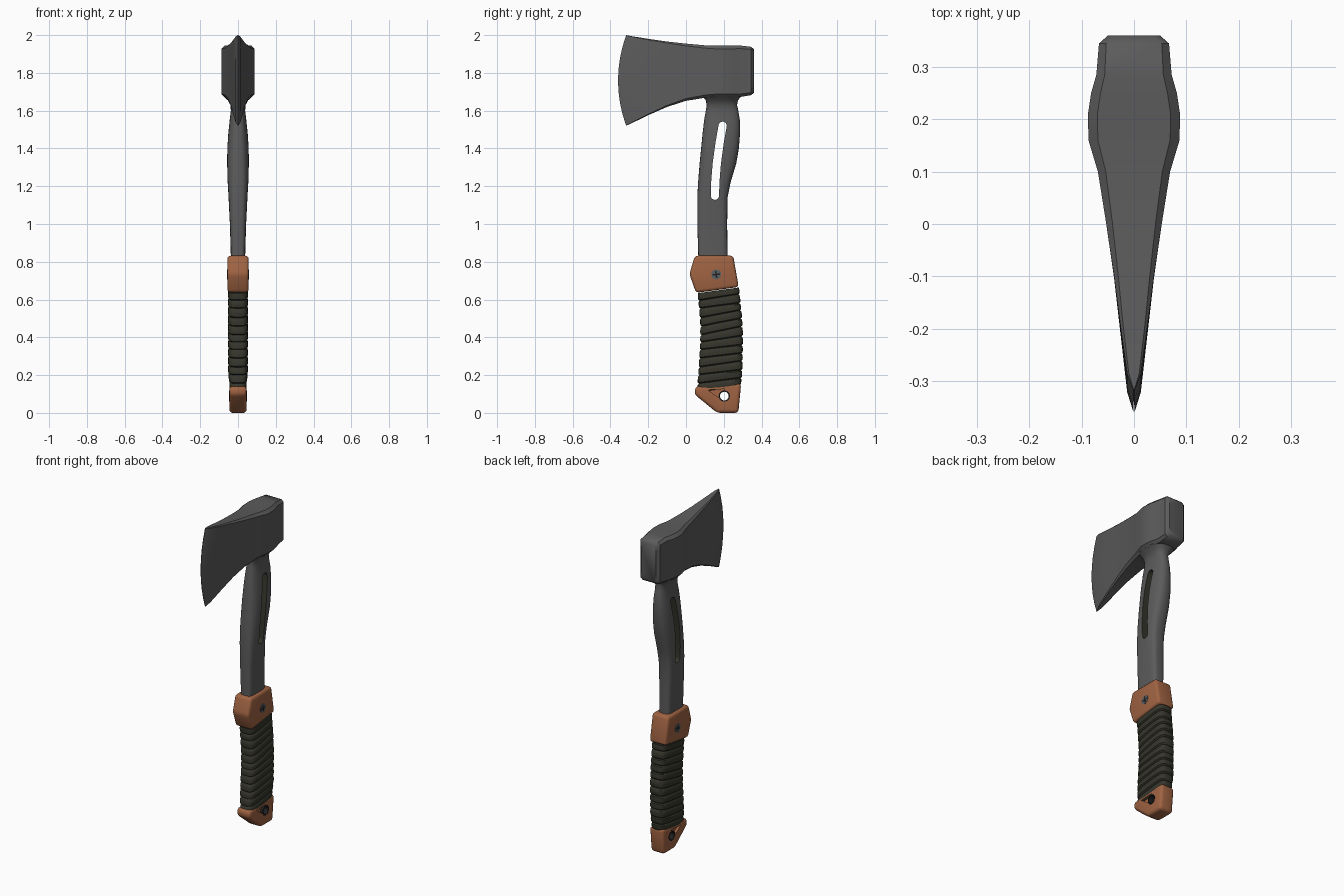
import bpy, bmesh, random
from math import pi, sin, cos, radians

if "Cube" in bpy.data.objects:
    bpy.data.objects.remove(bpy.data.objects["Cube"])

random.seed(4)


def material(name, rgb):
    m = bpy.data.materials.new(name)
    m.diffuse_color = (*rgb, 1)
    m.use_nodes = True
    m.node_tree.nodes["Principled BSDF"].inputs["Base Color"].default_value = m.diffuse_color
    return m


STEEL = material("dark steel", (0.105, 0.105, 0.107))
COPPER = material("copper brown", (0.35, 0.125, 0.055))
CORD = material("dark olive cord", (0.036, 0.036, 0.025))
SCREW = material("screw grey", (0.10, 0.115, 0.125))
BLACK = material("near black", (0.015, 0.015, 0.015))


def finish(ob, angle=35):
    """Bake modifiers, then shade smooth with sharp edges kept."""
    bpy.context.view_layer.update()
    dg = bpy.context.evaluated_depsgraph_get()
    me = bpy.data.meshes.new_from_object(ob.evaluated_get(dg))
    ob.modifiers.clear()
    ob.data = me
    me.shade_smooth()
    me.set_sharp_from_angle(angle=radians(angle))
    return ob


def to_object(bm, name, *mats):
    bmesh.ops.recalc_face_normals(bm, faces=bm.faces[:])
    me = bpy.data.meshes.new(name)
    bm.to_mesh(me)
    bm.free()
    for m in mats:
        me.materials.append(m)
    ob = bpy.data.objects.new(name, me)
    bpy.context.collection.objects.link(ob)
    return ob


def loft(name, rings, *mats, cyclic=False):
    """Skin a list of equal-length rings of points."""
    bm = bmesh.new()
    rows = [[bm.verts.new(p) for p in r] for r in rings]
    n = len(rows[0])
    pairs = list(zip(rows, rows[1:])) + ([(rows[-1], rows[0])] if cyclic else [])
    for a, b in pairs:
        for i in range(n):
            j = (i + 1) % n
            bm.faces.new((a[i], a[j], b[j], b[i]))
    if not cyclic:
        bm.faces.new(rows[0])
        bm.faces.new(rows[-1])
    return to_object(bm, name, *mats)


def prism(name, outline, x0, x1, *mats, bevel=0):
    """Extrude a (y, z) outline along x."""
    ob = loft(name, [[(x, y, z) for y, z in outline] for x in (x0, x1)], *mats)
    if bevel:
        b = ob.modifiers.new("bevel", 'BEVEL')
        b.width, b.segments, b.limit_method = bevel, 3, 'NONE'
    return ob


def cut(ob, cutter):
    m = ob.modifiers.new("cut", 'BOOLEAN')
    m.operation, m.object, m.solver = 'DIFFERENCE', cutter, 'EXACT'
    cutter.hide_render = True
    finish(ob)
    bpy.data.objects.remove(cutter)


def circle(cy, cz, r, n=24, a0=0.0, a1=2 * pi, closed=True):
    d = n if closed else n - 1
    return [(cy + r * cos(a0 + (a1 - a0) * i / d), cz + r * sin(a0 + (a1 - a0) * i / d))
            for i in range(n)]


def interp(table, z):
    for (z0, *a), (z1, *b) in zip(table, table[1:]):
        if z <= z1:
            t = max(0, (z - z0) / (z1 - z0))
            return [p + (q - p) * t for p, q in zip(a, b)]
    return table[-1][1:]


def section(z, y0, y1, hw, power, slope=0.0, n=32):
    """Rounded-rectangle (superellipse) ring lying across the handle."""
    pts = []
    for i in range(n):
        a = 2 * pi * i / n
        c, s = cos(a), sin(a)
        ex = 2 / power
        dx = hw * abs(c) ** ex * (1 if c > 0 else -1)
        dy = (y1 - y0) / 2 * abs(s) ** ex * (1 if s > 0 else -1)
        pts.append((dx, (y0 + y1) / 2 + dy, z + slope * dy))
    return pts


# Axe head: stations of y, half thickness, bottom, top, corner size, edge bow
stations = [
    (0.36, 0.050, 1.695, 1.925, 0.012, 0), (0.345, 0.067, 1.682, 1.938, 0.014, 0),
    (0.285, 0.072, 1.672, 1.945, 0.016, 0), (0.25, 0.082, 1.67, 1.945, 0.018, 0),
    (0.21, 0.088, 1.67, 1.945, 0.018, 0), (0.16, 0.087, 1.67, 1.945, 0.018, 0),
    (0.10, 0.069, 1.668, 1.946, 0.015, 0), (0.0, 0.053, 1.652, 1.955, 0.012, 0),
    (-0.10, 0.038, 1.62, 1.966, 0.008, 0.1), (-0.20, 0.025, 1.576, 1.980, 0.005, 0.4),
    (-0.285, 0.013, 1.535, 1.994, 0.003, 0.85), (-0.317, 0.001, 1.52, 2.0, 0.0005, 1)]
rings = []
for y, hw, zb, zt, c, bow in stations:
    zs = [zb] + [zb + c + (zt - zb - 2 * c) * i / 8 for i in range(9)] + [zt]
    side = []
    for i, z in enumerate(zs):
        t = 2 * (z - zb) / (zt - zb) - 1
        side.append((hw - c if i in (0, 10) else hw, y - 0.043 * bow * (1 - t * t), z))
    rings.append(side + [(-x, yy, z) for x, yy, z in reversed(side)])
finish(loft("axe_head", rings, STEEL), 40)

# Steel shaft, flaring into the head: z, y front, y back, half width, squareness
shaft_table = [
    (0.72, 0.065, 0.22, 0.038, 4.5), (0.83, 0.065, 0.22, 0.038, 4.5),
    (1.0, 0.060, 0.218, 0.043, 4), (1.14, 0.060, 0.220, 0.050, 3.4),
    (1.22, 0.064, 0.236, 0.055, 3), (1.32, 0.072, 0.266, 0.058, 2.7),
    (1.40, 0.080, 0.280, 0.057, 2.6), (1.48, 0.088, 0.286, 0.052, 2.6),
    (1.55, 0.096, 0.285, 0.044, 2.6), (1.60, 0.105, 0.277, 0.038, 2.6),
    (1.63, 0.110, 0.270, 0.040, 2.6), (1.655, 0.104, 0.275, 0.054, 2.8),
    (1.675, 0.090, 0.292, 0.075, 3), (1.70, 0.090, 0.292, 0.075, 3)]
shaft = loft("steel_shaft", [section(*row) for row in shaft_table], STEEL, CORD)

# Long slot through the shaft, olive inside
path = [(0.153, 1.15), (0.155, 1.22), (0.163, 1.32), (0.178, 1.43), (0.194, 1.52)]
r = 0.022
slot = circle(*path[0], r, 9, pi, 2 * pi, False)
slot += [(y + r, z) for y, z in path[1:-1]]
slot += circle(*path[-1], r, 9, 0, pi, False)
slot += [(y - r, z) for y, z in path[-2:0:-1]]
slot_cutter = prism("slot_cutter", slot, -0.2, 0.2, STEEL, CORD)
for p in slot_cutter.data.polygons:
    p.material_index = 1
cut(shaft, slot_cutter)

# Cord wrap: slanted ridged bands
wrap_table = [(0.11, 0.060, 0.285, 0.044), (0.16, 0.060, 0.295, 0.047),
              (0.22, 0.064, 0.300, 0.053), (0.40, 0.075, 0.302, 0.053),
              (0.50, 0.075, 0.296, 0.053), (0.68, 0.058, 0.278, 0.053)]
bands, z0, z1 = 12, 0.125, 0.655
rings, slope = [], 0.13
for b in range(bands):
    nxt = random.uniform(0.10, 0.22)
    for f, inset in ((0.0, 0.008), (0.14, 0.001), (0.5, 0.0), (0.86, 0.002)):
        z = z0 + (z1 - z0) * (b + f) / bands
        ya, yb, hw = interp(wrap_table, z)
        rings.append(section(z, ya + inset, yb - inset, hw - inset, 4,
                             slope + (nxt - slope) * f))
    slope = nxt
finish(loft("cord_wrap", rings, CORD), 40)

# Copper collar above the wrap
collar = [(0.047, 0.832), (0.250, 0.832), (0.279, 0.667), (0.17, 0.651),
          (0.053, 0.636), (0.018, 0.735)]
finish(prism("collar", collar, -0.056, 0.056, COPPER, bevel=0.016))

# Copper butt cap with triangular recesses and a lanyard hole
butt = [(0.050, 0.140), (0.292, 0.156), (0.277, 0.0), (0.165, 0.0), (0.045, 0.098)]
cap = finish(prism("butt_cap", butt, -0.046, 0.046, COPPER, bevel=0.018))
recess = [(0.115, 0.122), (0.205, 0.126), (0.205, 0.058)]
for s in (-1, 1):
    xs = sorted((s * 0.030, s * 0.1))
    cut(cap, prism("recess_cutter", recess, *xs, COPPER))
cut(cap, prism("hole_cutter", circle(0.203, 0.089, 0.029), -0.1, 0.1, COPPER))

# Dark liner ring in the lanyard hole
liner = [[(x, y, z) for y, z in circle(0.203, 0.089, rad)]
         for x, rad in ((-0.047, 0.030), (0.047, 0.030), (0.047, 0.023), (-0.047, 0.023))]
finish(loft("hole_liner", liner, BLACK, cyclic=True))

# Cross-head screws on both sides of the collar
for s, label in ((-1, "left"), (1, "right")):
    xs = sorted((s * 0.050, s * 0.058))
    finish(prism(f"screw_{label}", circle(0.16, 0.733, 0.026), *xs, SCREW))
    for k in range(2):
        a = radians(8 + 90 * k)
        u, v = (cos(a), sin(a)), (-sin(a), cos(a))
        bar = [(0.16 + 0.019 * p * u[0] + 0.004 * q * v[0],
                0.733 + 0.019 * p * u[1] + 0.004 * q * v[1])
               for p, q in ((-1, -1), (1, -1), (1, 1), (-1, 1))]
        xs = sorted((s * 0.055, s * (0.0586 + 0.0003 * k)))
        finish(prism(f"screw_groove_{label}_{k + 1}", bar, *xs, BLACK))
